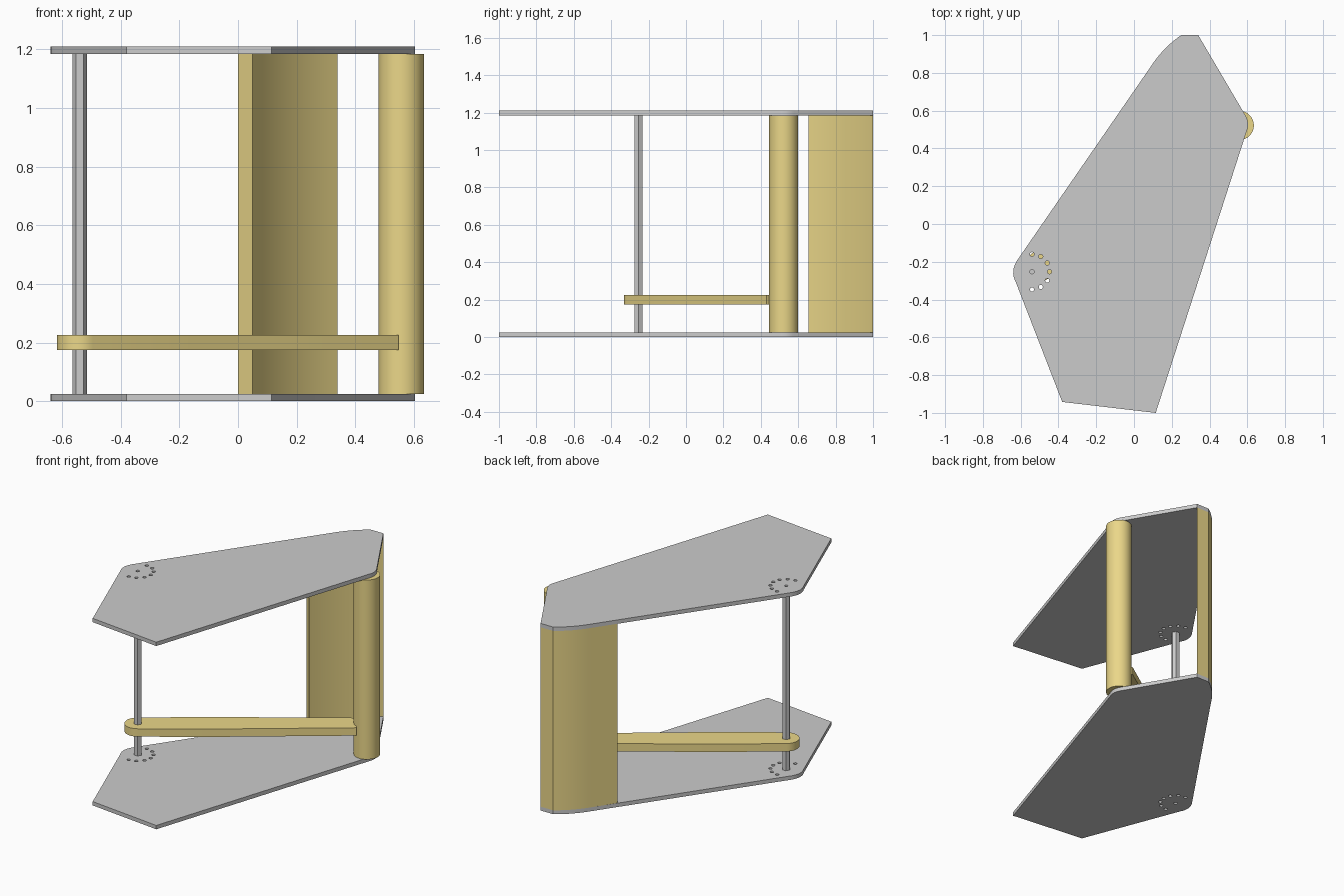
import bpy, bmesh
from math import sin, cos, pi, radians
from mathutils import Vector

if "Cube" in bpy.data.objects:
    bpy.data.objects.remove(bpy.data.objects["Cube"])

brass = bpy.data.materials.new("brass_yellow")
brass.diffuse_color = (0.83, 0.68, 0.25, 1)
brass.use_nodes = True
brass.node_tree.nodes["Principled BSDF"].inputs["Base Color"].default_value = brass.diffuse_color

T, H = 0.025, 1.21          # plate thickness, total height
PIVOT = Vector((-0.54, -0.253))
ROLLER = Vector((0.557, 0.522))


def arc(c, r, a0, a1, n):
    """Points on an arc, angles in degrees."""
    return [(c[0] + r * cos(radians(a0 + (a1 - a0) * i / n)),
             c[1] + r * sin(radians(a0 + (a1 - a0) * i / n))) for i in range(n + 1)]


def circle(c, r, n):
    return arc(c, r, 0, 360, n)[:-1]


def bezier(p0, p1, p2, n):
    return [tuple(Vector(p0) * (1 - t) ** 2 + Vector(p1) * 2 * t * (1 - t) + Vector(p2) * t * t)
            for t in [i / n for i in range(n + 1)]]


def prism(name, loops, z0, z1, mat=None, angle=30):
    """Extrude an outline (first loop) with optional holes (other loops)."""
    cu = bpy.data.curves.new(name, 'CURVE')
    cu.dimensions = '2D'
    cu.fill_mode = 'BOTH'
    cu.extrude = (z1 - z0) / 2
    for pts in loops:
        sp = cu.splines.new('POLY')
        sp.points.add(len(pts) - 1)
        for p, co in zip(sp.points, pts):
            p.co = (co[0], co[1], 0, 1)
        sp.use_cyclic_u = True
    ob = bpy.data.objects.new(name, cu)
    bpy.context.collection.objects.link(ob)
    ob.location.z = (z0 + z1) / 2
    bpy.ops.object.select_all(action='DESELECT')
    ob.select_set(True)
    bpy.context.view_layer.objects.active = ob
    bpy.ops.object.convert(target='MESH')
    ob = bpy.context.object
    ob.name = name
    bm = bmesh.new()
    bm.from_mesh(ob.data)
    bmesh.ops.remove_doubles(bm, verts=bm.verts, dist=1e-5)
    bmesh.ops.recalc_face_normals(bm, faces=bm.faces)
    bm.to_mesh(ob.data)
    bm.free()
    bpy.ops.object.shade_smooth_by_angle(angle=radians(angle))
    ob.data.materials.clear()
    if mat:
        ob.data.materials.append(mat)
    return ob


# Shared rounded back corner of plates and wall
back_curve = bezier((0.09, 0.835), (0.155, 0.935), (0.25, 1.0), 10)

# Top and bottom plates with a half ring of small holes
outline = ([(-0.38, -0.942), (0.115, -1.0)]
           + bezier((0.596, 0.49), (0.615, 0.535), (0.587, 0.58), 8)
           + [(0.34, 1.0)] + back_curve[::-1]
           + bezier((-0.61, -0.18), (-0.66, -0.245), (-0.625, -0.31), 8))
holes = [circle(p, 0.011, 16) for p in arc(PIVOT, 0.093, -90, 90, 6)]
holes.append(circle(PIVOT, 0.011, 16))
prism("bottom_plate", [outline] + holes, 0, T)
prism("top_plate", [outline] + holes, H - T, H)

# Curved back wall
wall = ([(0.0, 0.702)] + back_curve + [(0.34, 1.0)]
        + bezier((0.34, 1.0), (0.155, 0.865), (0.05, 0.655), 16)[1:])
prism("curved_wall", [wall], T, H - T, brass)

# Roller post
prism("roller_post", [circle(ROLLER, 0.0775, 48)], T, H - T, brass)

# Hexagonal pivot rod
prism("pivot_rod", [circle(PIVOT, 0.025, 6)], T, H - T)

# Lever from pivot to roller: rounded end, slight bulge, flat end in the post
u = (ROLLER - PIVOT).normalized()
n = Vector((-u.y, u.x))
local = arc((0, 0), 0.078, 90, 270, 16) + [(0.4, -0.084), (1.283, -0.069),
                                           (1.283, 0.069), (0.4, 0.084)]
lever = [tuple(PIVOT + u * a + n * b) for a, b in local]
prism("lever_arm", [lever], 0.175, 0.226, brass, 25)
